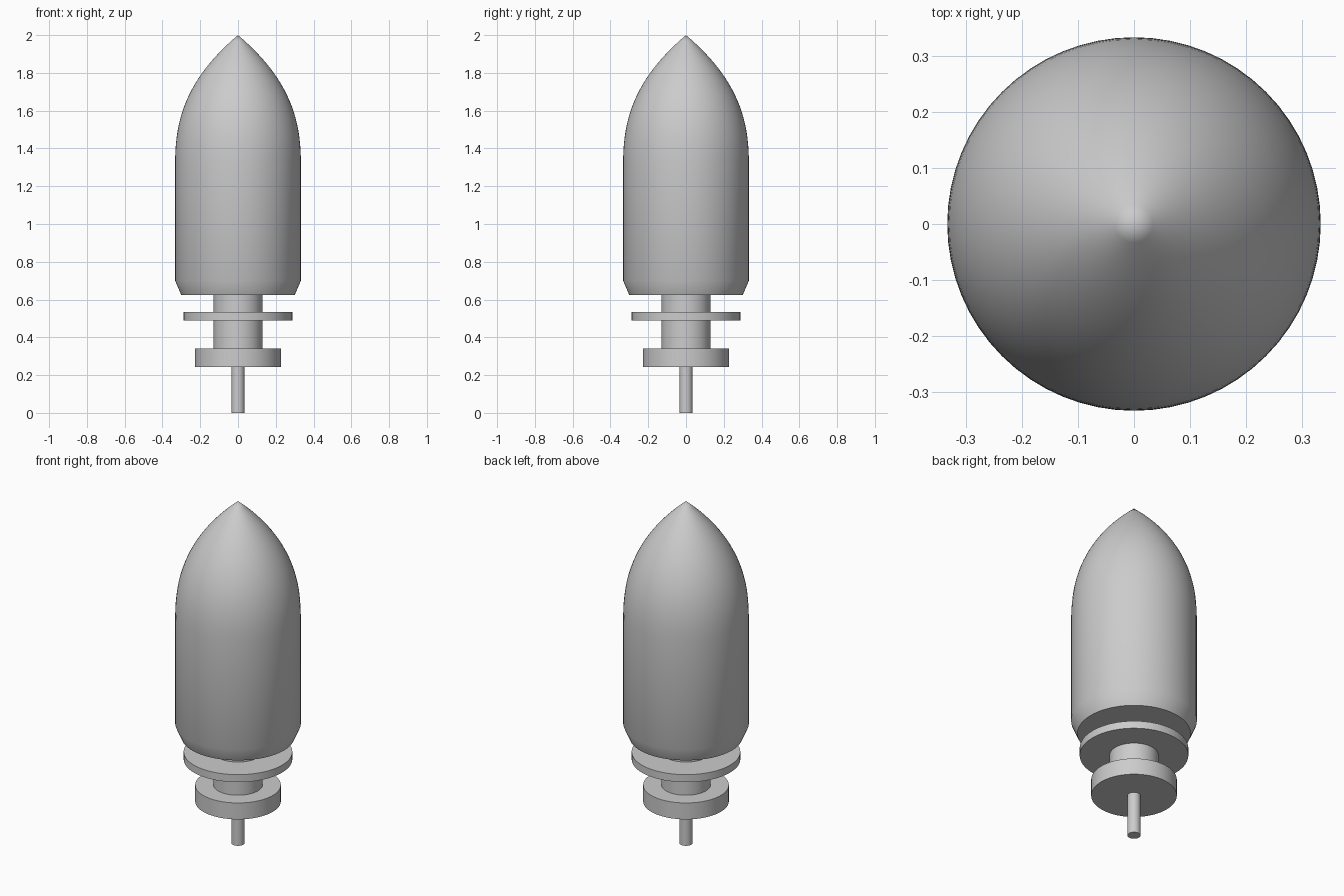
import bpy, bmesh, math

cube = bpy.data.objects.get("Cube")
if cube:
    bpy.data.objects.remove(cube, do_unlink=True)

grey = bpy.data.materials.new("plain_grey")
grey.use_nodes = True
colour = (0.6, 0.6, 0.6, 1)
grey.diffuse_color = colour
grey.node_tree.nodes["Principled BSDF"].inputs["Base Color"].default_value = colour


def lathe(name, profile, segments=64):
    """Turn a (radius, height) profile around the z axis."""
    bm = bmesh.new()
    points = [bm.verts.new((r, 0, z)) for r, z in profile]
    edges = [bm.edges.new(pair) for pair in zip(points, points[1:])]
    bmesh.ops.spin(bm, geom=points + edges, cent=(0, 0, 0), axis=(0, 0, 1),
                   angle=math.tau, steps=segments, use_duplicate=False)
    bmesh.ops.remove_doubles(bm, verts=bm.verts, dist=0.0001)
    bmesh.ops.recalc_face_normals(bm, faces=bm.faces)
    mesh = bpy.data.meshes.new(name)
    bm.to_mesh(mesh)
    bm.free()
    obj = bpy.data.objects.new(name, mesh)
    bpy.context.collection.objects.link(obj)
    mesh.materials.append(grey)
    bpy.ops.object.select_all(action="DESELECT")
    obj.select_set(True)
    bpy.context.view_layer.objects.active = obj
    bpy.ops.object.shade_smooth_by_angle(angle=math.radians(35))
    return obj


def disc(name, radius, bottom, top, segments=64):
    return lathe(name, [(0, bottom), (radius, bottom), (radius, top), (0, top)], segments)


# Main shell: straight wall with a tapered lower rim
RADIUS, SHOULDER, TIP = 0.333, 1.3, 2.0
lathe("body", [(0, 0.623), (0.3, 0.623), (RADIUS, 0.7), (RADIUS, SHOULDER)])

# Pointed nose, curving from the shoulder to the tip
STEPS = 24
nose = []
for i in range(STEPS + 1):
    t = i / STEPS
    nose.append((RADIUS * (1 - t ** 2.5), SHOULDER + (TIP - SHOULDER) * t))
lathe("nose", nose)

# Stem, collars and pin below the shell
disc("neck", 0.13, 0.3, 0.64)
disc("upper_collar", 0.288, 0.49, 0.534)
disc("lower_collar", 0.227, 0.244, 0.34)
disc("pin", 0.035, 0, 0.26, 32)
